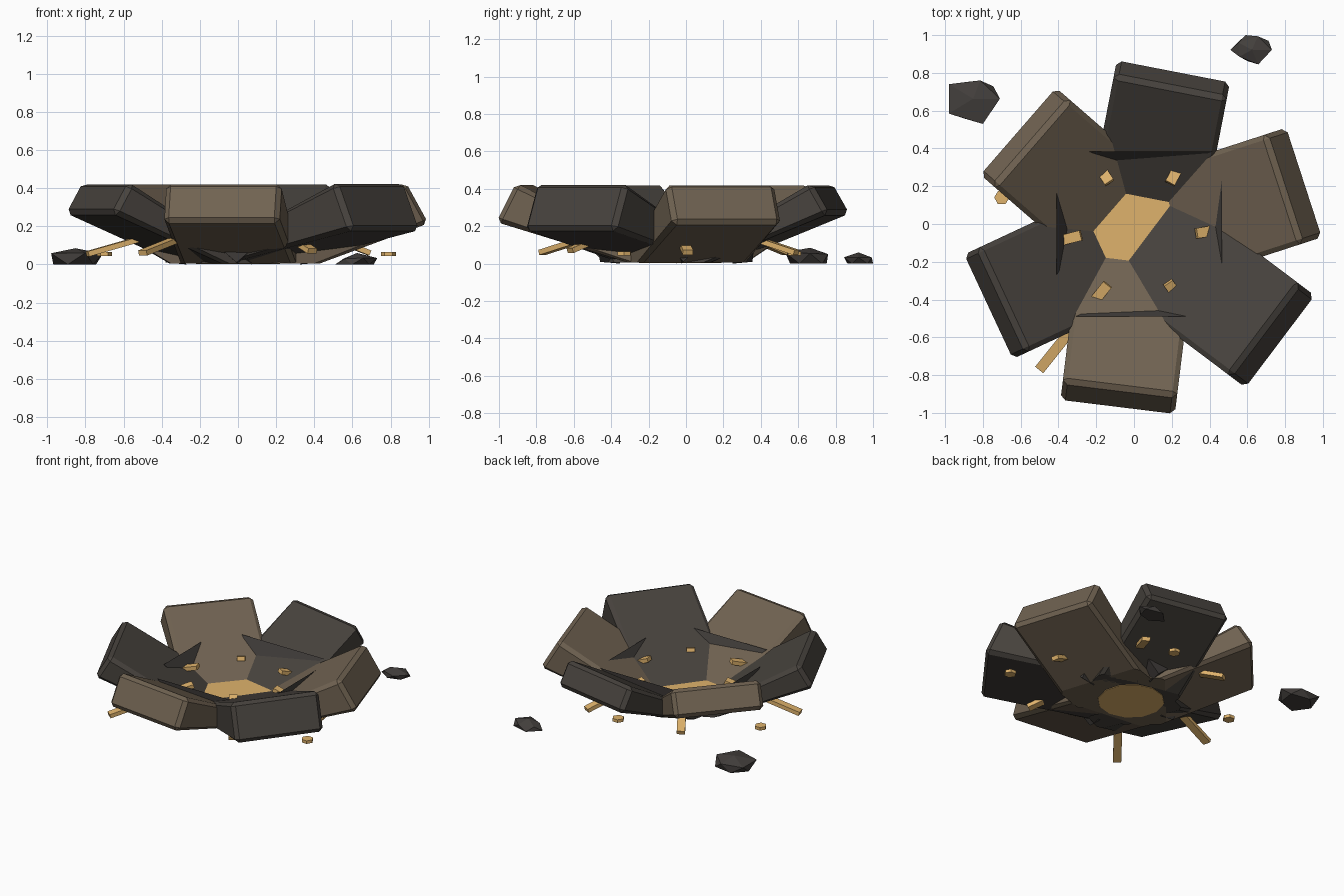
import bpy, bmesh, math, random
from mathutils import Matrix, Vector

random.seed(4)
if "Cube" in bpy.data.objects:
    bpy.data.objects.remove(bpy.data.objects["Cube"])


def material(name, colour):
    mat = bpy.data.materials.new(name)
    mat.use_nodes = True
    mat.diffuse_color = (*colour, 1)
    mat.node_tree.nodes["Principled BSDF"].inputs["Base Color"].default_value = (*colour, 1)
    return mat


brown = material("brown stone", (0.162, 0.123, 0.083))
dark = material("dark stone", (0.063, 0.055, 0.047))
shadow = material("charcoal rock", (0.055, 0.049, 0.045))
gold = material("gold", (0.74, 0.45, 0.15))


def add_object(name, bm, mat):
    bmesh.ops.recalc_face_normals(bm, faces=bm.faces)
    mesh = bpy.data.meshes.new(name)
    bm.to_mesh(mesh)
    bm.free()
    mesh.materials.append(mat)
    obj = bpy.data.objects.new(name, mesh)
    bpy.context.collection.objects.link(obj)
    return obj


def box(size, centre=(0, 0, 0), bevel=0.0):
    bm = bmesh.new()
    place = Matrix.Translation(centre) @ Matrix.Diagonal((*size, 1))
    bmesh.ops.create_cube(bm, size=1, matrix=place)
    if bevel:
        bmesh.ops.bevel(bm, geom=bm.edges[:], offset=bevel, segments=1, affect='EDGES')
    return bm


# Tilted slabs around the bowl, thinning inwards and trimmed flat at the ground
def slab(name, angle, yaw, tilt, thick, outer, mat):
    length = 1.0
    lean = math.radians(tilt)
    bm = box((length, 0.61, thick), (-length / 2, 0, -thick / 2), 0.026)
    for v in bm.verts:
        v.co.z *= 1 + 0.75 * v.co.x / length
    reach = outer - thick * math.sin(lean)
    a = math.radians(angle)
    place = (Matrix.Translation((0.065 + reach * math.cos(a), -0.08 + reach * math.sin(a), 0.432))
             @ Matrix.Rotation(math.radians(yaw), 4, 'Z') @ Matrix.Rotation(-lean, 4, 'Y'))
    bm.transform(place)
    cut = bmesh.ops.bisect_plane(bm, geom=bm.verts[:] + bm.edges[:] + bm.faces[:],
                                 plane_co=(0, 0, 0.006), plane_no=(0, 0, 1), clear_inner=True)
    rim = [e for e in cut["geom_cut"] if isinstance(e, bmesh.types.BMEdge)]
    bmesh.ops.holes_fill(bm, edges=rim, sides=0)
    add_object(name, bm, mat)


slab("slab_east", 20, 18, 30, 0.25, 0.9, brown)
slab("slab_north", 81, 79, 30, 0.19, 0.912, dark)
slab("slab_northwest", 140, 139, 32, 0.2, 0.9, brown)
slab("slab_southwest", 203, 205, 30.5, 0.19, 0.922, dark)
slab("slab_south", 260, 263, 27, 0.235, 0.913, brown)
slab("slab_southeast", 322.5, 323, 23.5, 0.275, 0.902, dark)

# Gold core in the bowl floor
bm = bmesh.new()
bmesh.ops.create_cone(bm, cap_ends=True, segments=12, radius1=0.22, radius2=0.255, depth=0.082,
                      matrix=Matrix.Translation((0, -0.03, 0.044)))
add_object("gold_core", bm, gold)


# Upright broken shards: a level top edge narrowing to a low point
def shard(name, start, end, top):
    a, b = Vector((*start, top)), Vector((*end, top))
    mid = (a + b) / 2
    inward = Vector((0.03 - mid.x, -0.05 - mid.y, 0)).normalized()
    low_in = mid + inward * 0.14
    low_out = mid + inward * 0.03
    low_in.z, low_out.z = 0.0, 0.01
    bm = bmesh.new()
    bmesh.ops.convex_hull(bm, input=[bm.verts.new(p) for p in (a, b, low_in, low_out)])
    add_object(name, bm, shadow)


shard("shard_north", (-0.24, 0.385), (0.42, 0.385), 0.275)
shard("shard_east", (0.465, 0.24), (0.465, -0.26), 0.26)
shard("shard_south", (-0.31, -0.49), (0.29, -0.49), 0.27)
shard("shard_west", (-0.41, 0.17), (-0.41, -0.27), 0.26)


# Gold rods piercing the slabs and sloping down outside
def rod(name, inner, outer):
    inner, outer = Vector(inner), Vector(outer)
    run = outer - inner
    bm = box((run.length, 0.055, 0.028))
    side = Vector((0, 0, 1)).cross(run).normalized()
    along = run.normalized()
    turn = Matrix((along, side, along.cross(side))).transposed().to_4x4()
    bm.transform(Matrix.Translation((inner + outer) / 2) @ turn)
    add_object(name, bm, gold)


rod("rod_east", (0.33, -0.05, 0.2), (0.69, 0.01, 0.06))
rod("rod_northeast", (0.19, 0.215, 0.185), (0.39, 0.59, 0.06))
rod("rod_northwest", (-0.13, 0.22, 0.19), (-0.33, 0.53, 0.06))
rod("rod_west", (-0.28, -0.06, 0.2), (-0.79, -0.19, 0.055))
rod("rod_southwest", (-0.14, -0.32, 0.205), (-0.5, -0.77, 0.06))
rod("rod_southeast", (0.18, -0.31, 0.205), (0.39, -0.62, 0.07))

# Loose gold nuggets
for i, (x, y) in enumerate([(-0.7, 0.14), (0.79, -0.33), (0.14, 0.58)]):
    bm = bmesh.new()
    bmesh.ops.create_cone(bm, cap_ends=True, segments=6, radius1=0.04, radius2=0.04, depth=0.022,
                          matrix=Matrix.Translation((x, y, 0.055)) @ Matrix.Rotation(0.5, 4, 'Z'))
    add_object(f"gold_nugget_{i + 1}", bm, gold)


# Jagged loose rocks fitted to a footprint
def rock(name, low, high):
    bm = bmesh.new()
    bmesh.ops.create_icosphere(bm, subdivisions=1, radius=1)
    for v in bm.verts:
        v.co *= random.uniform(0.75, 1.2)
        v.co.z = max(v.co.z, -0.35)
    for axis in range(3):
        values = [v.co[axis] for v in bm.verts]
        least, span = min(values), max(values) - min(values)
        for v in bm.verts:
            v.co[axis] = low[axis] + (v.co[axis] - least) / span * (high[axis] - low[axis])
    add_object(name, bm, shadow)


rock("rock_northwest", (-0.98, 0.53, 0), (-0.71, 0.76, 0.085))
rock("rock_northeast", (0.51, 0.845, 0), (0.73, 1.0, 0.06))
